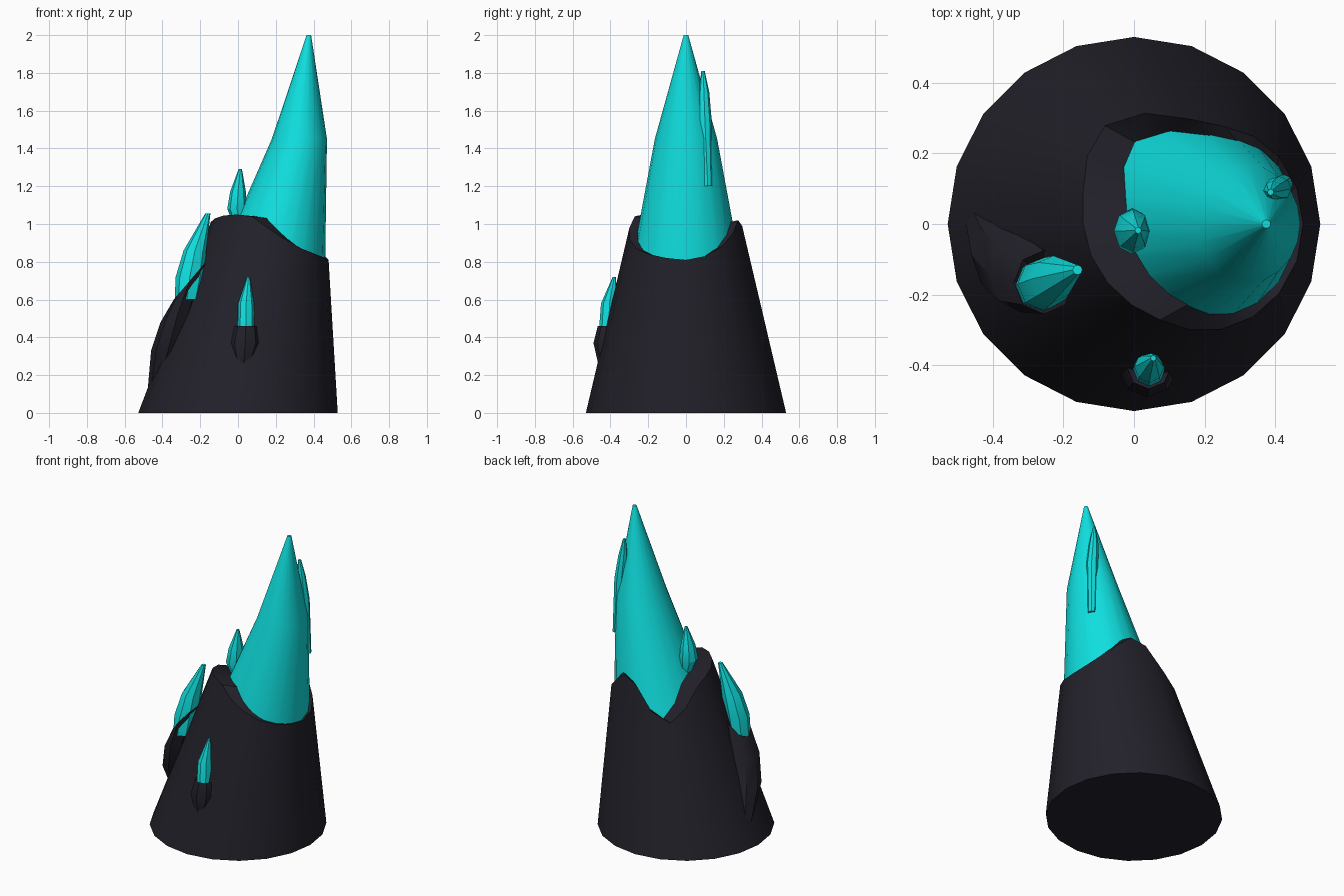
import bpy, bmesh
from math import sin, cos, pi, radians

if "Cube" in bpy.data.objects:
    bpy.data.objects.remove(bpy.data.objects["Cube"])


def material(name, rgb):
    m = bpy.data.materials.new(name)
    m.diffuse_color = (*rgb, 1)
    m.use_nodes = True
    m.node_tree.nodes["Principled BSDF"].inputs["Base Color"].default_value = m.diffuse_color
    return m


ROCK = material("dark_rock", (0.016, 0.015, 0.023))
CRYSTAL = material("teal_crystal", (0.005, 0.74, 0.74))


def loft(name, rings, mat):
    """Skin a list of closed point rings and cap both ends."""
    bm = bmesh.new()
    loops = [[bm.verts.new(p) for p in ring] for ring in rings]
    n = len(loops[0])
    for a, b in zip(loops, loops[1:]):
        for i in range(n):
            j = (i + 1) % n
            bm.faces.new((a[i], a[j], b[j], b[i]))
    bm.faces.new(loops[0][::-1])
    bm.faces.new(loops[-1])
    bmesh.ops.recalc_face_normals(bm, faces=bm.faces)
    me = bpy.data.meshes.new(name)
    bm.to_mesh(me)
    bm.free()
    ob = bpy.data.objects.new(name, me)
    bpy.context.collection.objects.link(ob)
    me.materials.append(mat)
    bpy.ops.object.select_all(action='DESELECT')
    bpy.context.view_layer.objects.active = ob
    ob.select_set(True)
    bpy.ops.object.shade_smooth_by_angle(angle=radians(30))
    return ob


def ring(x, y, z, rx, ry=None, n=8, tilt=0.0):
    """Ellipse; tilt raises the +x side (negative lowers it)."""
    ry = ry or rx
    return [(x + rx * cos(2 * pi * i / n), y + ry * sin(2 * pi * i / n),
             z + tilt * cos(2 * pi * i / n)) for i in range(n)]


# Leaning rock base with a broken, uneven rim
N = 20
RIM = [.81, .83, .88, .95, 1.02, .99, .85, .79, .87, .97,
       1.01, 1.03, 1.045, 1.05, 1.04, .98, .92, .87, .84, .82]


def rock_point(i, z):
    a = 2 * pi * i / N
    return (.16 * z + (.528 - .22 * z) * cos(a), (.53 - .235 * z) * sin(a), z)


def crystal_point(i, z, k=1.0):
    a, d = 2 * pi * i / N, z - .7
    return (.155 + .224 * d + k * (.305 - .21 * d) * cos(a),
            k * (.305 - .184 * d) * sin(a), z)


loft("rock_base", [
    [rock_point(i, 0) for i in range(N)],
    [rock_point(i, RIM[i]) for i in range(N)],
    [crystal_point(i, RIM[i] - .01, .97) for i in range(N)],
    [crystal_point(i, .7, .9) for i in range(N)],
], ROCK)

# Main crystal spire
loft("main_crystal", [
    [crystal_point(i, .7) for i in range(N)],
    ring(.325, 0, 1.45, .146, .165, N),
    ring(.375, 0, 2.0, .012, n=N),
], CRYSTAL)

# Left crystal and its rock sleeve
loft("left_sleeve", [
    ring(-.43, .02, .10, .05, .05),
    ring(-.37, -.09, .33, .09, .11),
    ring(-.32, -.14, .52, .09, .11, tilt=.04),
    ring(-.255, -.165, .70, .085, .09, tilt=.10),
    ring(-.255, -.165, .68, .06, .07, tilt=.09),
], ROCK)
loft("left_crystal", [
    ring(-.27, -.175, .60, .065, .07),
    ring(-.255, -.17, .72, .075, .075),
    ring(-.228, -.155, .86, .06, .065),
    ring(-.16, -.13, 1.055, .014),
], CRYSTAL)

# Front crystal and its rock sleeve
loft("front_sleeve", [
    ring(.03, -.42, .26, .045, .045),
    ring(.038, -.415, .37, .08, .075),
    ring(.042, -.405, .46, .062, .062),
    ring(.042, -.405, .45, .045, .05),
], ROCK)
loft("front_crystal", [
    ring(.043, -.41, .42, .046, .052),
    ring(.043, -.405, .58, .042, .045),
    ring(.055, -.38, .72, .008),
], CRYSTAL)

# Small crystals growing from the spire
loft("inner_crystal", [
    ring(.02, -.02, .95, .025),
    ring(-.005, -.02, 1.08, .052, .065),
    ring(0, -.02, 1.17, .042, .05),
    ring(.012, -.018, 1.29, .009),
], CRYSTAL)
loft("rear_crystal", [
    ring(.425, .115, 1.2, .025),
    ring(.41, .1, 1.55, .036),
    ring(.395, .095, 1.7, .028),
    ring(.387, .09, 1.81, .009),
], CRYSTAL)
